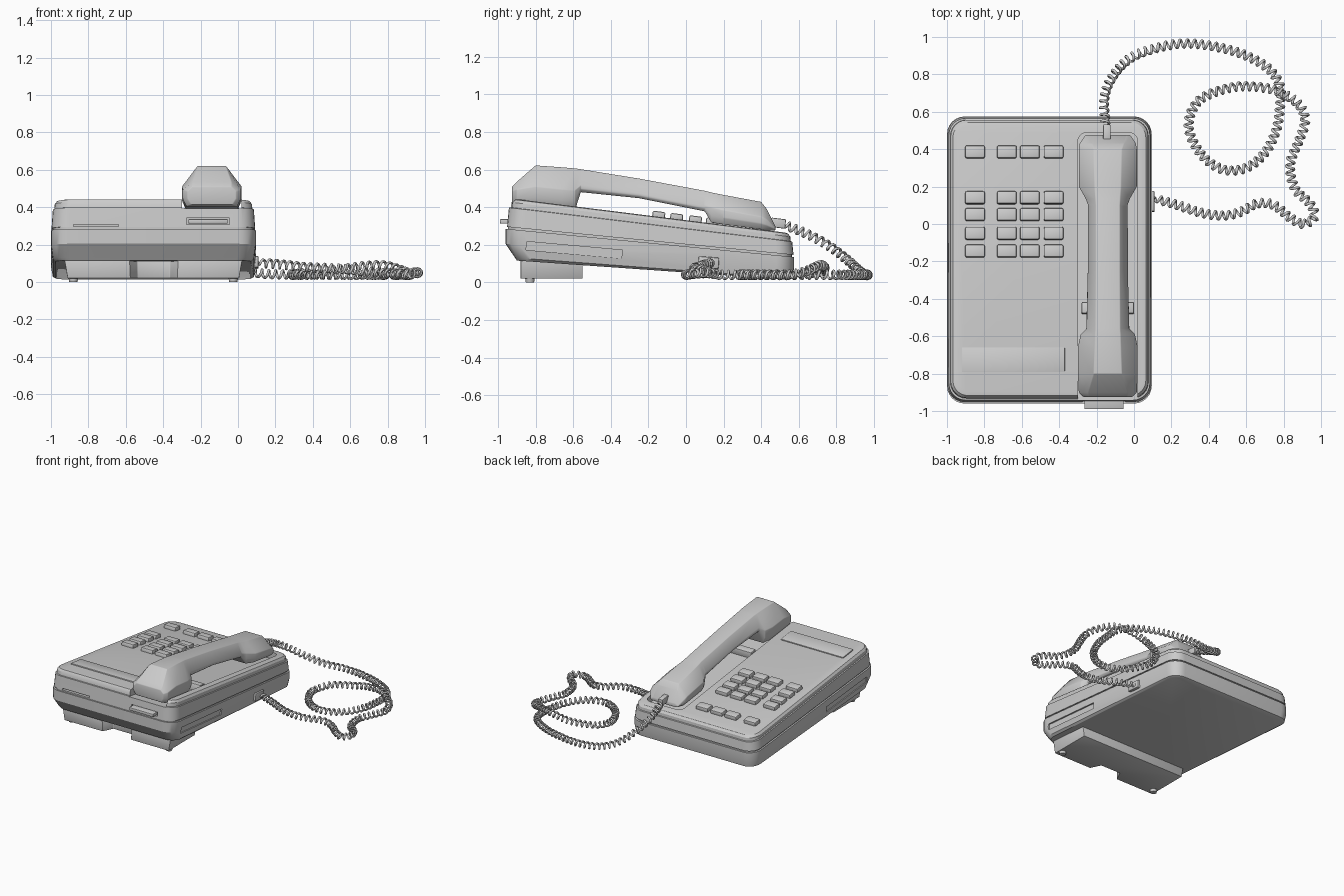
import bpy, bmesh, math
from mathutils import Vector

if "Cube" in bpy.data.objects:
    bpy.data.objects.remove(bpy.data.objects["Cube"])

XL, XR, YF, YB = -1.0, 0.095, -0.96, 0.575      # body footprint
TILT = -math.atan(0.125)                        # slope of the top face


def top_z(y):
    return 0.45 - 0.125 * (y - YF - 0.01)


def finish(name, bm, bevel=0, segs=2, angle=30):
    bmesh.ops.recalc_face_normals(bm, faces=bm.faces)
    me = bpy.data.meshes.new(name)
    bm.to_mesh(me)
    bm.free()
    ob = bpy.data.objects.new(name, me)
    bpy.context.collection.objects.link(ob)
    activate(ob)
    if bevel:
        m = ob.modifiers.new("bevel", 'BEVEL')
        m.width, m.segments, m.limit_method = bevel, segs, 'ANGLE'
        bpy.ops.object.modifier_apply(modifier=m.name)
    bpy.ops.object.shade_smooth_by_angle(angle=math.radians(angle))
    return ob


def activate(ob):
    bpy.ops.object.select_all(action='DESELECT')
    ob.select_set(True)
    bpy.context.view_layer.objects.active = ob


def loft(name, rings, **kw):
    bm = bmesh.new()
    vs = [[bm.verts.new(p) for p in r] for r in rings]
    n = len(vs[0])
    for a, b in zip(vs, vs[1:]):
        for i in range(n):
            j = (i + 1) % n
            bm.faces.new((a[i], a[j], b[j], b[i]))
    bm.faces.new(vs[0])
    bm.faces.new(vs[-1])
    return finish(name, bm, **kw)


def box(name, c, s, rx=0.0, bevel=0.0):
    bm = bmesh.new()
    bmesh.ops.create_cube(bm, size=1)
    bmesh.ops.scale(bm, vec=s, verts=bm.verts)
    ob = finish(name, bm, bevel)
    ob.location = c
    ob.rotation_euler.x = rx
    return ob


def rounded(x0, x1, y0, y1, r, n=6):
    pts = []
    for cx, cy, a0 in ((x1 - r, y1 - r, 0), (x0 + r, y1 - r, 90), (x0 + r, y0 + r, 180), (x1 - r, y0 + r, 270)):
        for i in range(n + 1):
            a = math.radians(a0 + 90 * i / n)
            pts.append((cx + r * math.cos(a), cy + r * math.sin(a)))
    return pts


def cut(ob, cutter):
    cutter.hide_render = True
    activate(ob)
    m = ob.modifiers.new("cut", 'BOOLEAN')
    m.operation, m.object, m.solver = 'DIFFERENCE', cutter, 'EXACT'
    bpy.ops.object.modifier_apply(modifier=m.name)
    bpy.data.objects.remove(cutter)


# body: stacked rounded outlines (front z, back z, side inset, front inset)
levels = [(.12, .012, .025, .06), (.135, .02, .01, .05), (.205, .075, 0, 0),
          (.285, .135, 0, 0), (.285, .135, .012, .012), (.296, .146, .012, .012),
          (.296, .146, .003, .008), (.40, .215, .01, .018), (.402, .217, .018, .028),
          (.43, .24, .02, .032), (.446, .255, .032, .043), (.45, .259, .05, .06)]
rings = []
for zf, zb, si, fi in levels:
    pts = rounded(XL + si, XR - si, YF + fi, YB - si, 0.095 - si * 0.5)
    rings.append([(x, y, zf + (zb - zf) * (y - YF) / (YB - YF)) for x, y in pts])
body = loft("body", rings)

# handset trough, open at the front
tr = rounded(-0.30, 0.02, -1.15, 0.49, 0.05)
cut(body, loft("trough_cutter", [[(x, y, top_z(y) + d) for x, y in tr] for d in (-0.055, 0.2)]))
# front slots and side slots
cut(body, box("slot_cutter", (-0.76, -0.95, 0.303), (0.24, 0.06, 0.012)))
cut(body, box("slot_cutter", (-0.16, -0.95, 0.325), (0.23, 0.06, 0.034)))
for x in (XL, XR):
    cut(body, box("slot_cutter", (x, -0.595, 0.172), (0.024, 0.51, 0.045), -0.09))
activate(body)
bpy.ops.object.shade_smooth_by_angle(angle=math.radians(30))

box("front_tab", (-0.16, -0.945, 0.325), (0.21, 0.09, 0.024), bevel=0.005)
box("cradle_hook", (-0.14, -0.45, top_z(-0.45) - 0.035), (0.28, 0.06, 0.06), TILT, 0.006)
box("label_plate", (-0.645, -0.725, top_z(-0.725)), (0.55, 0.13, 0.014), TILT, 0.003)
box("cord_jack", (0.085, 0.12, 0.105), (0.05, 0.11, 0.06), -0.08, 0.006)

# keys
for r, y in enumerate((.385, .14, .05, -.05, -.145)):
    for c, x in enumerate((-.85, -.68, -.557, -.43)):
        box(f"key_{r}_{c}", (x, y, top_z(y) + 0.008), (0.105, 0.068, 0.04), TILT, 0.009)

# stand under the front, with a centre notch, and its feet
plan = [(-.93, -.88), (-.58, -.88), (-.54, -.80), (-.36, -.80), (-.32, -.88), (.025, -.88), (.025, -.55), (-.93, -.55)]
loft("stand", [[(-.4525 + (x + .4525) * k, y, z) for x, y in plan] for z, k in ((.02, .96), (.13, 1))], bevel=0.004)
for i, x in enumerate((-.88, -.025)):
    bm = bmesh.new()
    bmesh.ops.create_cone(bm, cap_ends=True, segments=20, radius1=.022, radius2=.027, depth=.03)
    finish(f"foot_{i}", bm).location = (x, -.83, .015)

# handset: stations along y (y, bottom z, mid z, top z, bottom w, mid w, top w)
stations = [(-.925, .415, .485, .51, .11, .13, .105), (-.90, .405, .495, .535, .135, .155, .105),
            (-.80, .40, .51, .622, .14, .16, .075), (-.66, .39, .495, .612, .14, .16, .07),
            (-.59, .385, .49, .606, .125, .145, .068), (-.56, .48, .515, .602, .10, .115, .066),
            (-.25, .448, .475, .552, .095, .107, .064), (.10, .378, .41, .487, .095, .105, .064),
            (.135, .318, .40, .478, .115, .118, .066), (.20, .308, .385, .465, .135, .155, .07),
            (.40, .282, .35, .428, .135, .155, .075), (.43, .277, .335, .39, .13, .15, .085),
            (.475, .275, .29, .30, .10, .12, .10)]
rings = []
for y, zb, zm, zt, wb, wm, wt in stations:
    half = [(wb, zb), (wm, zb + (zm - zb) * .45), (wm, zm), (wt, zt)]
    rings.append([(-.14 + w, y, z) for w, z in half] + [(-.14 - w, y, z) for w, z in reversed(half)])
loft("handset", rings, bevel=0.009)
box("handset_plug", (-.145, .49, .315), (.04, .08, .05), TILT, 0.006)

# coiled cord: helix wound along a smooth path
path = [(-.145, .50, .315), (-.16, .66, .25), (-.12, .78, .18), (-.03, .88, .10), (.10, .935, .05), (.27, .965, .04),
        (.45, .945, .04), (.60, .90, .04), (.72, .83, .04), (.78, .74, .04), (.78, .62, .04), (.76, .50, .04),
        (.70, .38, .04), (.60, .30, .04), (.48, .29, .04), (.37, .36, .04), (.30, .48, .04), (.30, .58, .04),
        (.36, .67, .05), (.50, .725, .06), (.63, .735, .08), (.77, .71, .09), (.88, .64, .06), (.915, .55, .04),
        (.88, .44, .04), (.835, .32, .04), (.86, .19, .04), (.94, .11, .05), (.965, .04, .05), (.91, 0, .04),
        (.84, .03, .045), (.75, .10, .05), (.66, .11, .06), (.57, .065, .07), (.48, .045, .075), (.36, .06, .08),
        (.22, .105, .095), (.09, .14, .105)]
P = [Vector(p) for p in path]
P = [2 * P[0] - P[1]] + P + [2 * P[-1] - P[-2]]
dense = []
for a, b, c, d in zip(P, P[1:], P[2:], P[3:]):
    for k in range(48):
        t = k / 48
        dense.append(0.5 * (2 * b + (c - a) * t + (2 * a - 5 * b + 4 * c - d) * t * t + (3 * b - a - 3 * c + d) * t ** 3))
lengths = [0.0]
for a, b in zip(dense, dense[1:]):
    lengths.append(lengths[-1] + (b - a).length)
total, pitch, steps = lengths[-1], 0.038, 12
coil, i = [], 0
for k in range(int(total / pitch * steps)):
    s = k * pitch / steps
    while i < len(lengths) - 2 and lengths[i + 1] < s:
        i += 1
    f = (s - lengths[i]) / max(lengths[i + 1] - lengths[i], 1e-6)
    tan = (dense[i + 1] - dense[i]).normalized()
    side = tan.cross(Vector((0, 0, 1))).normalized()
    up = side.cross(tan)
    r = 0.021 * min(1, s / .05, (total - s) / .05)
    ang = 2 * math.pi * k / steps
    coil.append(dense[i].lerp(dense[i + 1], f) + side * r * math.cos(ang) + up * r * math.sin(ang))
cu = bpy.data.curves.new("coiled_cord", 'CURVE')
cu.dimensions = '3D'
cu.bevel_depth, cu.bevel_resolution, cu.use_fill_caps = 0.0075, 1, True
sp = cu.splines.new('POLY')
sp.points.add(len(coil) - 1)
for p, v in zip(sp.points, coil):
    p.co = (*v, 1)
cord = bpy.data.objects.new("coiled_cord", cu)
bpy.context.collection.objects.link(cord)
activate(cord)
bpy.ops.object.convert(target='MESH')
bpy.ops.object.shade_smooth_by_angle(angle=math.radians(60))
